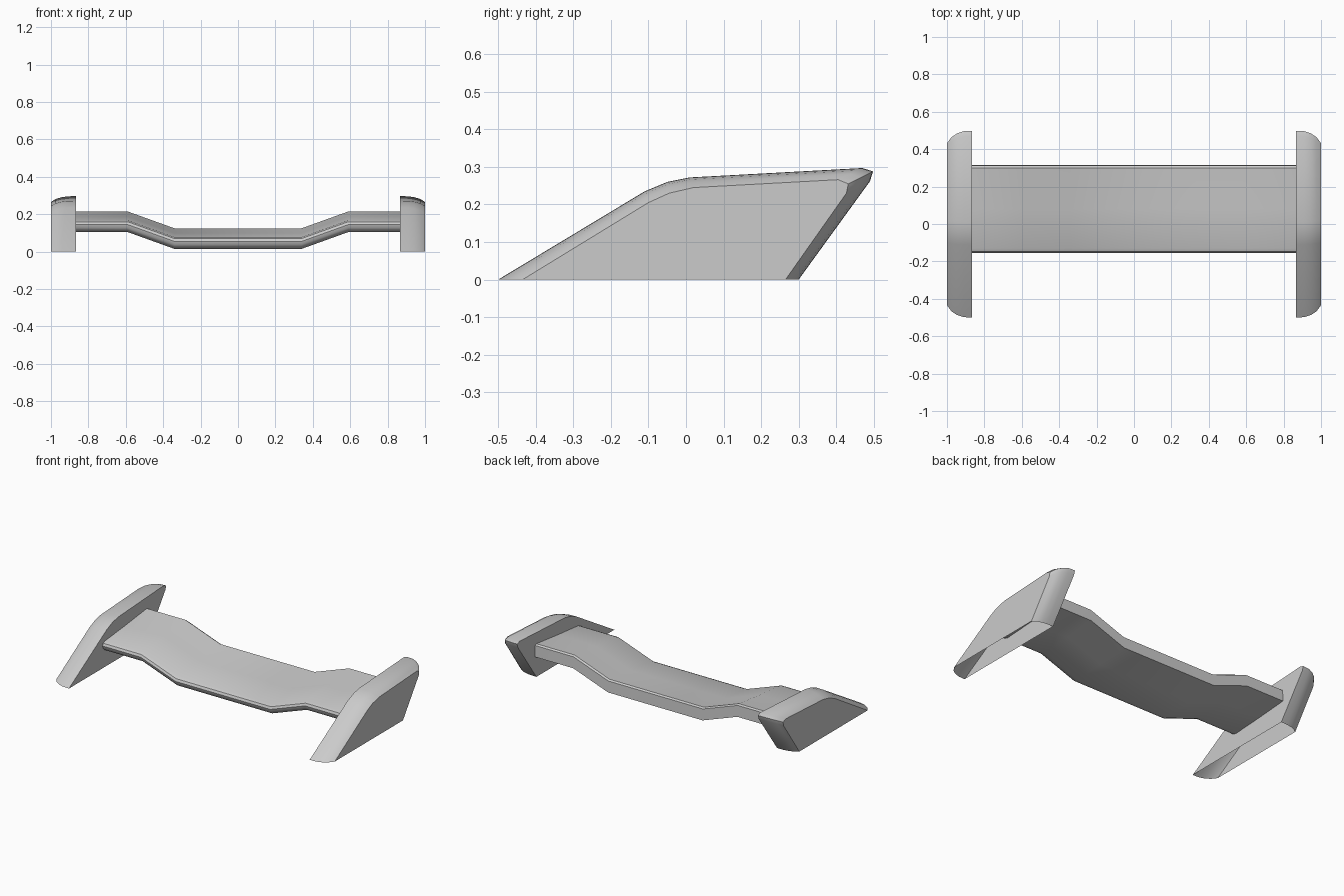
import bpy, math

old = bpy.data.objects.get("Cube")
if old:
    bpy.data.objects.remove(old, do_unlink=True)

grey = bpy.data.materials.new("light grey")
grey.use_nodes = True
grey.diffuse_color = (0.6, 0.6, 0.6, 1)
grey.node_tree.nodes["Principled BSDF"].inputs["Base Color"].default_value = (0.6, 0.6, 0.6, 1)


def loft(name, rings, caps, closed=True, angle=35):
    """Skin a list of equal point rings, with end faces on the listed rings."""
    n = len(rings[0])
    verts = [p for ring in rings for p in ring]
    faces = []
    for r in range(len(rings) - 1):
        for i in range(n if closed else n - 1):
            j = (i + 1) % n
            faces.append((r * n + i, r * n + j, (r + 1) * n + j, (r + 1) * n + i))
    for r in caps:
        ring = [r * n + i for i in range(n)]
        faces.append(ring[::-1] if r == 0 else ring)
    mesh = bpy.data.meshes.new(name)
    mesh.from_pydata(verts, [], faces)
    mesh.materials.append(grey)
    obj = bpy.data.objects.new(name, mesh)
    bpy.context.collection.objects.link(obj)
    bpy.ops.object.select_all(action="DESELECT")
    obj.select_set(True)
    bpy.context.view_layer.objects.active = obj
    bpy.ops.object.shade_smooth_by_angle(angle=math.radians(angle))
    return obj


# End plates: hollow shells open underneath, rounded towards the outer face
inner = [(-.5, 0), (-.11, .235), (-.05, .26), (.01, .272),
         (.47, .297), (.498, .288), (.49, .262), (.3, 0)]
outer = [(-.435, 0), (-.10, .205), (-.045, .23), (.02, .245),
         (.405, .266), (.432, .255), (.427, .23), (.265, 0)]
steps = [(.865, 0), (.91, .03), (.945, .2), (.975, .5), (1, 1)]


def end_plate(name, side):
    rings = [[(side * x, a[0] + t * (b[0] - a[0]), a[1] + t * (b[1] - a[1]))
              for a, b in zip(inner, outer)] for x, t in steps]
    if side > 0:
        rings = [ring[::-1] for ring in rings]
    return loft(name, rings, (0, len(rings) - 1), closed=False)


end_plate("left_end_plate", 1)
end_plate("right_end_plate", -1)

# Wing: rounded nose, top rising to a blunt back edge, lowered middle span
section = [(-.11, .105), (-.135, .112), (-.15, .127), (-.155, .145),
           (-.148, .16), (-.13, .168), (.08, .189), (.3, .215),
           (.312, .208), (.315, .135), (.1, .118)]
half = [(.34, -.09), (.59, 0), (.88, 0)]
stations = [(-x, d) for x, d in reversed(half)] + half
rings = [[(x, y, z + d) for y, z in section] for x, d in stations]
loft("wing", [r[::-1] for r in rings], (0, len(rings) - 1))
